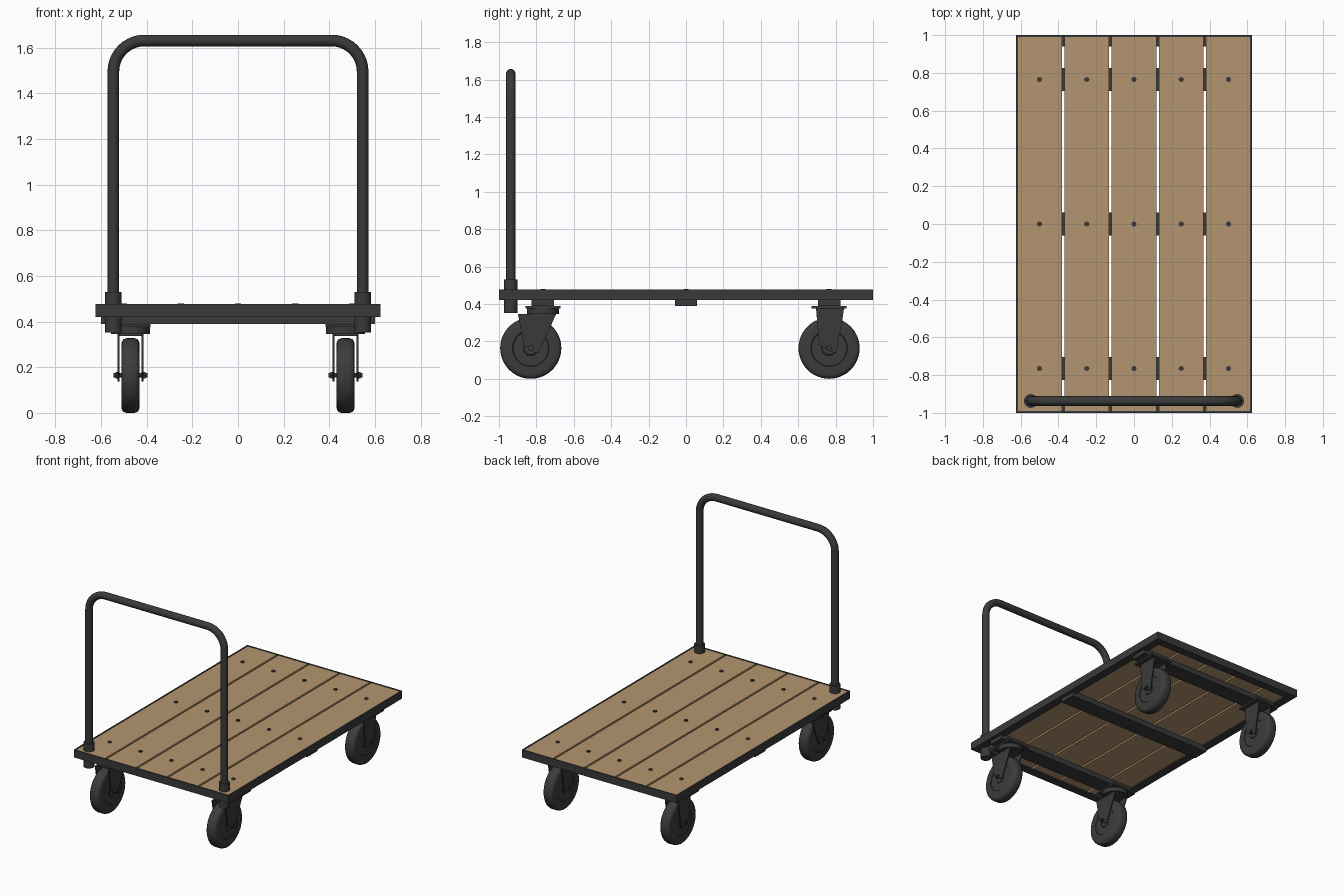
import bpy, bmesh, math
from mathutils import Matrix, Vector

if "Cube" in bpy.data.objects:
    bpy.data.objects.remove(bpy.data.objects["Cube"])


def material(name, rgb):
    m = bpy.data.materials.new(name)
    m.diffuse_color = (*rgb, 1)
    m.use_nodes = True
    m.node_tree.nodes["Principled BSDF"].inputs["Base Color"].default_value = m.diffuse_color
    return m


WOOD = material("tan wood", (0.46, 0.30, 0.16))
STEEL = material("dark steel", (0.042, 0.042, 0.043))
RUBBER = material("dark rubber", (0.045, 0.045, 0.046))


def finish(name, bm, mat, smooth=False):
    bmesh.ops.recalc_face_normals(bm, faces=bm.faces)
    me = bpy.data.meshes.new(name)
    bm.to_mesh(me)
    bm.free()
    me.materials.append(mat)
    ob = bpy.data.objects.new(name, me)
    bpy.context.collection.objects.link(ob)
    if smooth:
        bpy.ops.object.select_all(action='DESELECT')
        ob.select_set(True)
        bpy.context.view_layer.objects.active = ob
        bpy.ops.object.shade_smooth_by_angle(angle=math.radians(35))
    return ob


def box(name, x0, x1, y0, y1, z0, z1, mat=STEEL):
    bm = bmesh.new()
    size = Matrix.Diagonal((x1 - x0, y1 - y0, z1 - z0, 1))
    mid = Matrix.Translation(((x0 + x1) / 2, (y0 + y1) / 2, (z0 + z1) / 2))
    bmesh.ops.create_cube(bm, size=1, matrix=mid @ size)
    return finish(name, bm, mat)


def cylinder(name, centre, radius, length, axis='Z', sides=32):
    bm = bmesh.new()
    rot = Matrix.Rotation(math.pi / 2, 4, 'Y') if axis == 'X' else Matrix()
    bmesh.ops.create_cone(bm, cap_ends=True, segments=sides, radius1=radius, radius2=radius,
                          depth=length, matrix=Matrix.Translation(centre) @ rot)
    return finish(name, bm, STEEL, sides > 8)


def plate_yz(name, x, thick, outline):
    """Flat plate with a (y, z) outline, centred on x."""
    bm = bmesh.new()
    f = bm.faces.new([bm.verts.new((x - thick / 2, y, z)) for y, z in outline])
    r = bmesh.ops.extrude_face_region(bm, geom=[f])
    bmesh.ops.translate(bm, vec=(thick, 0, 0),
                        verts=[v for v in r['geom'] if isinstance(v, bmesh.types.BMVert)])
    return finish(name, bm, STEEL)


def wheel(name, centre):
    """Lathe a rounded tyre and stepped hub round the x axis."""
    half = [(0.040, 0.0), (0.040, 0.035), (0.036, 0.040), (0.036, 0.094), (0.040, 0.098),
            (0.040, 0.138), (0.037, 0.151), (0.030, 0.159), (0.018, 0.1635)]
    profile = half + [(-x, r) for x, r in reversed(half)]
    bm = bmesh.new()
    vs = [bm.verts.new((x, r, 0)) for x, r in profile]
    es = [bm.edges.new(p) for p in zip(vs, vs[1:])]
    bmesh.ops.spin(bm, geom=vs + es, cent=(0, 0, 0), axis=(1, 0, 0),
                   angle=2 * math.pi, steps=48, use_merge=True)
    bmesh.ops.remove_doubles(bm, verts=bm.verts, dist=1e-5)
    bmesh.ops.translate(bm, vec=centre, verts=bm.verts)
    return finish(name, bm, RUBBER, True)


# Angle-iron frame: upright walls with an inward bottom flange
for s, tag in ((-1, "left"), (1, "right")):
    box(f"frame_wall_{tag}", *sorted((s * 0.615, s * 0.625)), -1, 1, 0.42, 0.476)
    box(f"frame_flange_{tag}", *sorted((s * 0.565, s * 0.615)), -0.99, 0.99, 0.42, 0.43)
for s, tag in ((-1, "front"), (1, "back")):
    box(f"frame_wall_{tag}", -0.615, 0.615, *sorted((s * 0.99, s)), 0.42, 0.476)
    box(f"frame_flange_{tag}", -0.565, 0.565, *sorted((s * 0.94, s * 0.99)), 0.42, 0.43)

# Deck planks, crossbars and bolts
ROWS = (-0.765, 0, 0.765)
for i in range(-2, 3):
    x0 = -0.615 if i == -2 else i * 0.25 - 0.118
    x1 = 0.615 if i == 2 else i * 0.25 + 0.118
    box(f"plank_{i + 3}", x0, x1, -0.99, 0.99, 0.43, 0.473, WOOD)
    for y in ROWS:
        cylinder("deck_bolt", (i * 0.25, y, 0.472), 0.014, 0.014, sides=8)
for y in ROWS:
    box("crossbar", -0.60, 0.60, y - 0.06, y + 0.06, 0.39, 0.429)

# Push handle: bent tube
HX, HY, TOP, BEND = 0.546, -0.937, 1.631, 0.135
path = [(-HX, 0.37)]
for cx, start in ((-HX + BEND, 180), (HX - BEND, 90)):
    for k in range(11):
        a = math.radians(start - 9 * k)
        path.append((cx + BEND * math.cos(a), TOP - BEND + BEND * math.sin(a)))
path.append((HX, 0.37))
cu = bpy.data.curves.new("handle", 'CURVE')
cu.dimensions = '3D'
cu.bevel_depth = 0.0255
cu.bevel_resolution = 6
cu.use_fill_caps = True
sp = cu.splines.new('POLY')
sp.points.add(len(path) - 1)
for p, (x, z) in zip(sp.points, path):
    p.co = (x, HY, z, 1)
sp.use_smooth = True
cu.materials.append(STEEL)
bpy.context.collection.objects.link(bpy.data.objects.new("handle", cu))

# Handle sockets and casters on both sides
for s in (-1, 1):
    cylinder("handle_socket", (s * HX, HY, 0.441), 0.036, 0.177)
    cx = s * 0.471
    for front in (True, False):
        y0 = -0.765 if front else 0.765      # mounting centre
        ya = -0.83 if front else 0.765       # axle position
        tag = "front" if front else "back"
        box(f"{tag}_caster_plate", cx - 0.087, cx + 0.087, y0 - 0.093, y0 + 0.093, 0.377, 0.39)
        if front:
            cylinder("swivel_bearing", (cx, y0, 0.362), 0.086, 0.032)
            box("front_fork_crown", cx - 0.055, cx + 0.055, -0.87, -0.70, 0.336, 0.347)
            outline = [(-0.898, 0.345), (-0.695, 0.345), (-0.788, 0.137),
                       (-0.815, 0.142), (-0.868, 0.18)]
        else:
            box("back_fork_crown", cx - 0.055, cx + 0.055, 0.70, 0.84, 0.366, 0.378)
            outline = [(0.695, 0.378), (0.845, 0.378), (0.835, 0.31),
                       (0.803, 0.137), (0.775, 0.145), (0.712, 0.18)]
        for d in (-1, 1):
            plate_yz(f"{tag}_fork_side", cx + d * 0.0525, 0.007, outline)
            cylinder("axle_nut", (cx + d * 0.061, ya, 0.165), 0.017, 0.010, 'X', 6)
        cylinder(f"{tag}_axle", (cx, ya, 0.165), 0.009, 0.148, 'X', 12)
        wheel(f"{tag}_wheel", (cx, ya, 0.1635))
